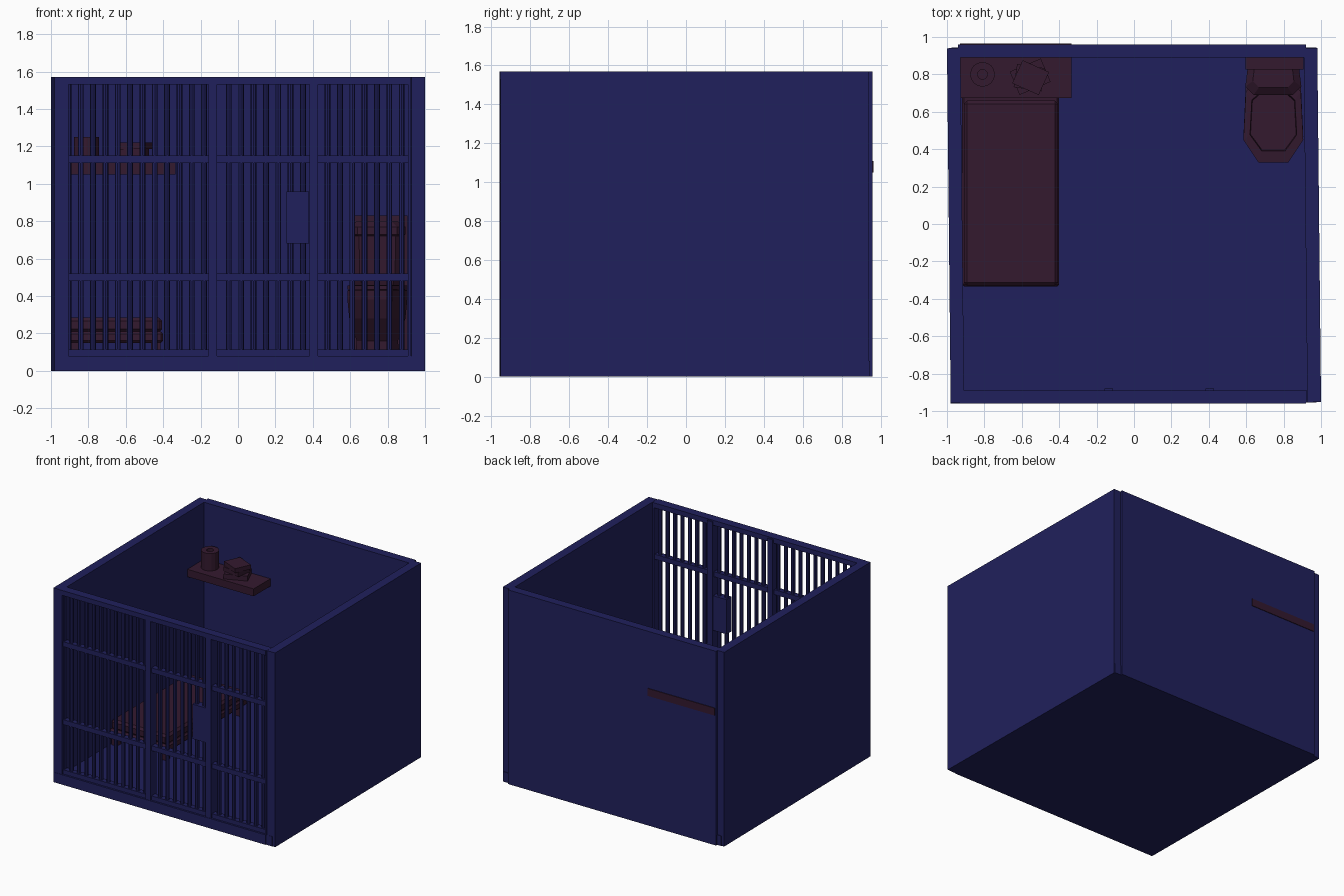
import bpy, bmesh, math
from mathutils import Matrix

if "Cube" in bpy.data.objects:
    bpy.data.objects.remove(bpy.data.objects["Cube"])


def material(name, rgb):
    m = bpy.data.materials.new(name)
    m.diffuse_color = (*rgb, 1)
    m.use_nodes = True
    m.node_tree.nodes["Principled BSDF"].inputs["Base Color"].default_value = m.diffuse_color
    return m


NAVY = material("navy", (0.0144, 0.0144, 0.107))
MAROON = material("maroon", (0.034, 0.010, 0.028))


def finish(name, bm, mat):
    bmesh.ops.recalc_face_normals(bm, faces=bm.faces)
    me = bpy.data.meshes.new(name)
    bm.to_mesh(me)
    bm.free()
    me.materials.append(mat)
    ob = bpy.data.objects.new(name, me)
    bpy.context.collection.objects.link(ob)
    return ob


def box(name, x, y, z, mat=NAVY, rot=0, bevel=0):
    """Box from (min, max) ranges, turned about its own centre."""
    bm = bmesh.new()
    bmesh.ops.create_cube(bm, size=1)
    bmesh.ops.scale(bm, vec=(x[1] - x[0], y[1] - y[0], z[1] - z[0]), verts=bm.verts)
    if bevel:
        bmesh.ops.bevel(bm, geom=bm.edges[:], offset=bevel, segments=1, affect='EDGES')
    bmesh.ops.rotate(bm, matrix=Matrix.Rotation(rot, 3, 'Z'), verts=bm.verts)
    bmesh.ops.translate(bm, vec=[sum(r) / 2 for r in (x, y, z)], verts=bm.verts)
    return finish(name, bm, mat)


def loft(name, rings, mat=MAROON):
    """Skin equal-length rings of points and cap both ends."""
    bm = bmesh.new()
    loops = [[bm.verts.new(p) for p in ring] for ring in rings]
    for a, b in zip(loops, loops[1:]):
        for i in range(len(a)):
            j = (i + 1) % len(a)
            bm.faces.new((a[i], a[j], b[j], b[i]))
    bm.faces.new(loops[0])
    bm.faces.new(loops[-1])
    return finish(name, bm, mat)


def octagon(cx, w, y0, y1, z, cut=0.5):
    """Toilet outline: narrow chamfered nose at y0, wider back at y1."""
    h, d = w / 2, y1 - y0
    half = [(h * cut, y0), (h, y0 + d * 0.28), (h * 0.92, y1 - d * 0.12), (h * 0.6, y1)]
    pts = half + [(-x, y) for x, y in reversed(half)]
    return [(cx + x, y, z) for x, y in pts]


def circle(cx, cy, r, z, n):
    return [(cx + r * math.cos(2 * math.pi * i / n), cy + r * math.sin(2 * math.pi * i / n), z)
            for i in range(n)]


TOP = 1.57

# Floor and slightly skewed walls
box("floor", (-0.975, 0.975), (-0.955, 0.945), (0, 0.08))
skew = 0.0105
box("left_wall", (-0.99, -0.918), (-0.953, 0.94), (0, TOP), rot=skew)
box("right_wall", (0.917, 0.99), (-0.953, 0.94), (0, TOP), rot=skew)
box("back_wall", (-0.94, 0.92), (0.89, 0.96), (0, TOP))

# Barred front
box("front_top_beam", (-0.93, 0.92), (-0.96, -0.89), (1.53, TOP))
box("front_bottom_beam", (-0.98, 0.92), (-0.96, -0.89), (0, 0.08))
box("front_left_post", (-0.98, -0.905), (-0.958, -0.89), (0, TOP))
box("front_right_post", (0.91, 0.925), (-0.955, -0.89), (0, TOP))
for i, px in enumerate((-0.135, 0.405)):
    box(f"door_post_{i}", (px - 0.024, px + 0.024), (-0.957, -0.88), (0.08, 1.56))
for i, (x0, x1) in enumerate(((-0.91, -0.159), (-0.111, 0.381), (0.429, 0.915))):
    for j, (z0, z1) in enumerate(((0.08, 0.115), (0.48, 0.52), (1.11, 1.15))):
        box(f"rail_{i}_{j}", (x0, x1), (-0.945, -0.90), (z0, z1))
for i in range(28):
    bx = -0.907 + i * 0.066
    if all(abs(bx - p) > 0.03 for p in (-0.135, 0.405)):
        loft(f"bar_{i}", [circle(bx, -0.923, 0.0155, z, 8) for z in (0.08, 1.54)], NAVY)
box("lock_plate", (0.26, 0.38), (-0.955, -0.89), (0.68, 0.96))

# Bed
box("bed_frame", (-0.92, -0.40), (-0.335, 0.70), (0.15, 0.21), MAROON, bevel=0.012)
box("mattress", (-0.91, -0.405), (-0.33, 0.66), (0.205, 0.285), MAROON, bevel=0.018)
for i, (lx, ly) in enumerate(((-0.88, -0.30), (-0.44, -0.30), (-0.88, 0.64), (-0.44, 0.64))):
    box(f"bed_leg_{i}", (lx - 0.025, lx + 0.025), (ly - 0.025, ly + 0.025), (0.07, 0.16), MAROON)

# Shelf with a paper roll and books
box("shelf", (-0.93, -0.333), (0.675, 0.965), (1.05, 1.11), MAROON)
roll = [(0.066, 1.11), (0.066, 1.25), (0.026, 1.25), (0.026, 1.13)]
loft("paper_roll", [circle(-0.81, 0.80, r, z, 16) for r, z in roll])
box("lower_book", (-0.645, -0.465), (0.72, 0.855), (1.11, 1.15), MAROON, rot=0.4)
box("middle_book", (-0.635, -0.485), (0.72, 0.845), (1.15, 1.185), MAROON, rot=-0.15)
box("upper_book", (-0.63, -0.475), (0.715, 0.85), (1.185, 1.22), MAROON, rot=-0.42)

# Toilet: pedestal, bowl with hollow, cistern
CX = 0.745
loft("toilet_bowl", [
    octagon(CX, 0.24, 0.46, 0.80, 0.07),
    octagon(CX, 0.22, 0.46, 0.80, 0.16),
    octagon(CX, 0.30, 0.37, 0.80, 0.28),
    octagon(CX, 0.32, 0.335, 0.80, 0.38),
    octagon(CX, 0.32, 0.335, 0.80, 0.43),
    octagon(CX, 0.25, 0.39, 0.70, 0.44),
    octagon(CX, 0.20, 0.43, 0.66, 0.34),
    octagon(CX, 0.10, 0.50, 0.60, 0.28),
])
loft("toilet_seat", [
    octagon(CX, 0.32, 0.33, 0.76, 0.435),
    octagon(CX, 0.32, 0.33, 0.76, 0.455),
    octagon(CX, 0.25, 0.39, 0.70, 0.46),
    octagon(CX, 0.24, 0.40, 0.69, 0.42),
])
box("cistern_back", (0.595, 0.905), (0.825, 0.90), (0.07, 0.83), MAROON)
loft("cistern", [octagon(CX, w, y0, 0.85, z, 0.7) for w, y0, z in
                 ((0.22, 0.74, 0.42), (0.27, 0.71, 0.52), (0.28, 0.70, 0.72),
                  (0.30, 0.69, 0.73), (0.30, 0.69, 0.77), (0.22, 0.73, 0.80))])
